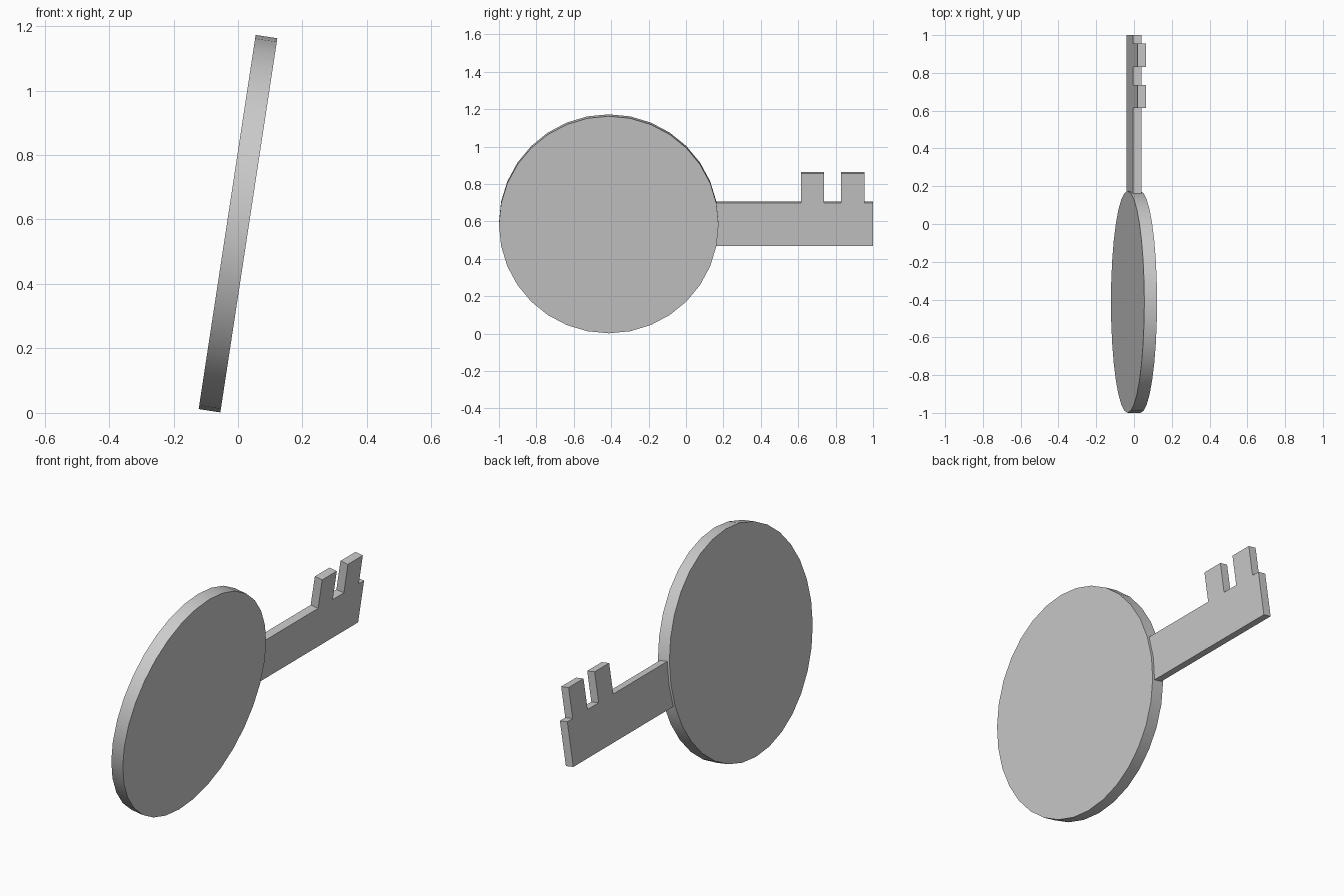
import bpy, bmesh
from math import radians, pi
from mathutils import Matrix

if "Cube" in bpy.data.objects:
    bpy.data.objects.remove(bpy.data.objects["Cube"])

TILT = radians(8.66)
RADIUS, DISC_T, BLADE_T = 0.587, 0.068, 0.044
DISC_Y = -0.413
lean = Matrix.Translation((0, 0, RADIUS)) @ Matrix.Rotation(TILT, 4, 'Y')


def finish(name, bm):
    bmesh.ops.recalc_face_normals(bm, faces=bm.faces)
    bm.transform(lean)
    mesh = bpy.data.meshes.new(name)
    bm.to_mesh(mesh)
    bm.free()
    ob = bpy.data.objects.new(name, mesh)
    bpy.context.collection.objects.link(ob)
    return ob


# Round key head: disc with its axis along x
bm = bmesh.new()
bmesh.ops.create_cone(bm, cap_ends=True, segments=32, radius1=RADIUS,
                      radius2=RADIUS, depth=DISC_T,
                      matrix=Matrix.Translation((0, DISC_Y, 0)) @ Matrix.Rotation(pi / 2, 4, 'Y'))
head = finish("key_head", bm)
bpy.context.view_layer.objects.active = head
head.select_set(True)
bpy.ops.object.shade_smooth_by_angle(angle=radians(30))

# Shaft with two teeth: one side profile, extruded through its thickness
half, tip = 0.1165, 0.276
profile = [(0.1, -half), (1.0, -half), (1.0, half)]
for near, far in ((0.83, 0.955), (0.615, 0.737)):
    profile += [(far, half), (far, tip), (near, tip), (near, half)]
profile.append((0.1, half))

bm = bmesh.new()
face = bm.faces.new([bm.verts.new((-BLADE_T / 2, y, z)) for y, z in profile])
out = bmesh.ops.extrude_face_region(bm, geom=[face])
moved = [g for g in out["geom"] if isinstance(g, bmesh.types.BMVert)]
bmesh.ops.translate(bm, verts=moved, vec=(BLADE_T, 0, 0))
# Restore the starting cap if the extrusion consumed it
if not any(all(v.co.x < 0 for v in f.verts) for f in bm.faces):
    bmesh.ops.holes_fill(bm, edges=[e for e in bm.edges if e.is_boundary], sides=0)
finish("key_shaft", bm)
